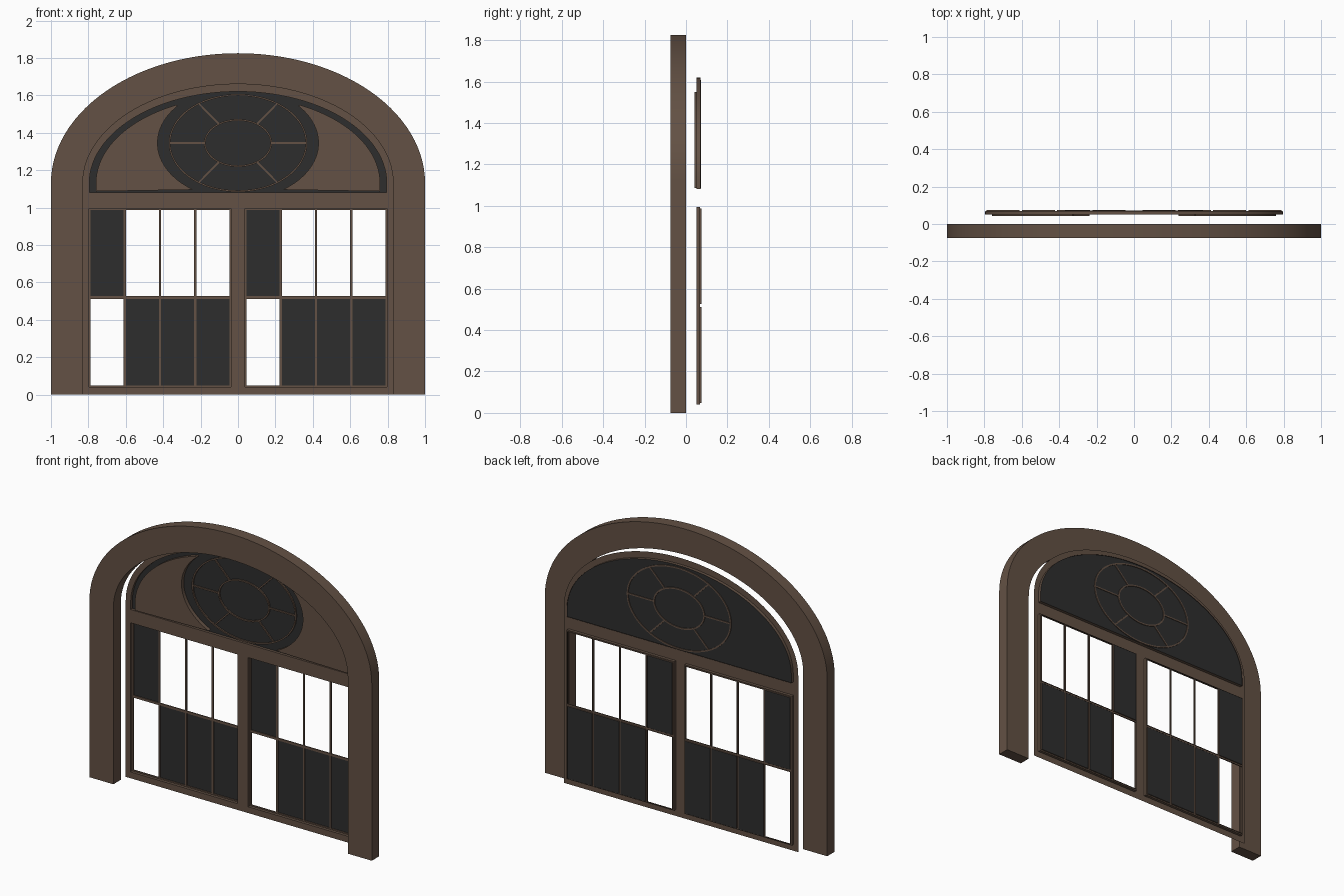
import bpy, bmesh
from math import sin, cos, pi, radians

cube = bpy.data.objects.get("Cube")
if cube:
    bpy.data.objects.remove(cube)


def material(name, rgb):
    m = bpy.data.materials.new(name)
    m.use_nodes = True
    m.diffuse_color = (*rgb, 1)
    m.node_tree.nodes["Principled BSDF"].inputs["Base Color"].default_value = (*rgb, 1)
    return m


BROWN = material("brown_wood", (0.125, 0.082, 0.058))
DARK = material("dark_glass", (0.027, 0.027, 0.027))
SPRING = 1.13            # height where the arches start
FACE, SASH, BACK = 0.05, 0.068, 0.075   # depth layers


# Outline helpers, all in (x, z)
def arch(a, b, bottom, n=56):
    top = [(a * cos(pi * i / n), SPRING + b * sin(pi * i / n)) for i in range(n + 1)]
    return [(a, bottom)] + top + [(-a, bottom)]


def rect(x0, x1, z0, z1):
    return [(x0, z0), (x1, z0), (x1, z1), (x0, z1)]


def ellipse(rx, rz, n=64):
    return [(rx * cos(2 * pi * i / n), 1.345 + rz * sin(2 * pi * i / n)) for i in range(n)]


def smooth(obj):
    bpy.ops.object.select_all(action="DESELECT")
    obj.select_set(True)
    bpy.context.view_layer.objects.active = obj
    bpy.ops.object.shade_smooth_by_angle(angle=radians(30))


def plate(name, loops, y0, y1, mat):
    """Filled outline with holes, extruded from y0 to y1."""
    cu = bpy.data.curves.new(name, "CURVE")
    cu.dimensions, cu.fill_mode = "2D", "BOTH"
    cu.extrude = (y1 - y0) / 2
    for loop in loops:
        sp = cu.splines.new("POLY")
        sp.points.add(len(loop) - 1)
        for p, (x, z) in zip(sp.points, loop):
            p.co = (x, z, 0, 1)
        sp.use_cyclic_u = True
    cu.materials.append(mat)
    obj = bpy.data.objects.new(name, cu)
    bpy.context.collection.objects.link(obj)
    obj.rotation_euler.x = pi / 2
    obj.location.y = (y0 + y1) / 2
    bpy.ops.object.select_all(action="DESELECT")
    obj.select_set(True)
    bpy.context.view_layer.objects.active = obj
    bpy.ops.object.convert(target="MESH")
    smooth(bpy.context.object)


def rim(name, loop, y0, y1):
    """Open wall that follows an outline."""
    bm = bmesh.new()
    a = [bm.verts.new((x, y0, z)) for x, z in loop]
    b = [bm.verts.new((x, y1, z)) for x, z in loop]
    for i in range(len(loop)):
        j = (i + 1) % len(loop)
        bm.faces.new((a[i], a[j], b[j], b[i]))
    me = bpy.data.meshes.new(name)
    bm.to_mesh(me)
    bm.free()
    me.materials.append(BROWN)
    obj = bpy.data.objects.new(name, me)
    bpy.context.collection.objects.link(obj)
    smooth(obj)


# Heavy surround: outer arch down the legs and back along the inner arch
plate("arch_surround", [arch(1, 0.695, 0) + arch(0.83, 0.53, 0)[::-1]], -0.075, 0, BROWN)

# Thin wall panel with a fanlight and two door openings
fan = arch(0.795, 0.49, 1.08)
doors = {"right": rect(-0.797, -0.037, 0.04, 0.995), "left": rect(0.037, 0.797, 0.04, 0.995)}
plate("wall_panel", [arch(0.83, 0.53, 0), fan, *doors.values()], FACE, FACE, BROWN)

# Doors: recessed sash, pane pockets and the panes that are glazed
for side, outline in doors.items():
    x0, x1 = outline[0][0], outline[1][0]
    rim(side + "_door_reveal", outline, FACE, SASH)
    pitch = (x1 - x0 - 0.004) / 4
    panes = []
    for col in range(4):
        for row, (z0, z1) in enumerate(((0.048, 0.511), (0.526, 0.988))):
            left = x0 + 0.002 + col * pitch
            pane = rect(left + 0.006, left + pitch - 0.006, z0, z1)
            panes.append(pane)
            label = f"{side}_pane_{col}_{row}"
            rim(label + "_rim", pane, SASH, BACK)
            if (col == 0) == (row == 1):
                plate(label + "_glass", [pane], BACK - 0.001, BACK - 0.001, DARK)
    plate(side + "_door_sash", [outline] + panes, SASH, SASH, BROWN)

# Fanlight: reveal, glass and two raised spandrels around an oval
rim("fanlight_reveal", fan, FACE, 0.07)
plate("fanlight_glass", [fan], 0.067, 0.067, DARK)
RX, RZ, EDGE, LOW = 0.43, 0.30, 0.76, 1.087
for side, s in (("left", 1), ("right", -1)):
    oval = [(x, z) for x, z in ellipse(RX, RZ, 96)
            if x > 0 and z > LOW and (x / EDGE) ** 2 + (max(z - SPRING, 0) / 0.465) ** 2 < 1]
    oval.sort(key=lambda p: p[1])
    outer = [p for p in arch(EDGE, 0.465, LOW) if p[0] > oval[-1][0]]
    loop = outer + oval[::-1]
    plate(side + "_spandrel", [[(s * x, z) for x, z in loop]], 0.042, 0.066, BROWN)

# Oval rosette: two rings joined by spokes
BAR = 0.009
for name, rx, rz in (("outer_ring", 0.37, 0.262), ("inner_ring", 0.182, 0.128)):
    plate(name, [ellipse(rx, rz), ellipse(rx - BAR, rz - BAR)], 0.058, 0.072, BROWN)
for i, deg in enumerate((0, 55, 125, 180, 235, 305)):
    c, s = cos(radians(deg)), sin(radians(deg))
    ax, az, bx, bz = 0.178 * c, 1.345 + 0.124 * s, 0.366 * c, 1.345 + 0.258 * s
    length = ((bx - ax) ** 2 + (bz - az) ** 2) ** 0.5
    nx, nz = (az - bz) / length * BAR / 2, (bx - ax) / length * BAR / 2
    plate(f"spoke_{i}", [[(ax + nx, az + nz), (bx + nx, bz + nz),
                          (bx - nx, bz - nz), (ax - nx, az - nz)]], 0.059, 0.071, BROWN)
